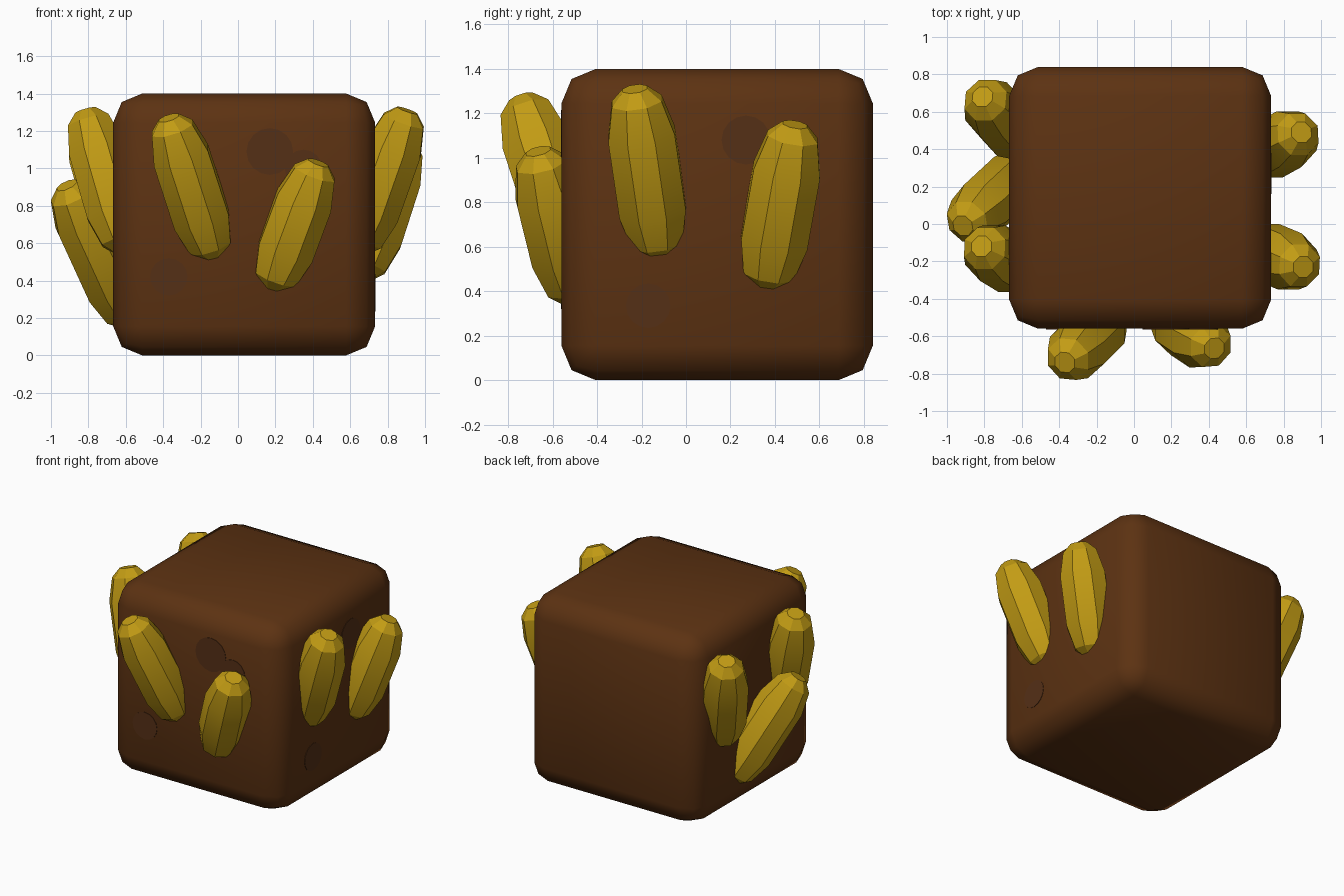
import bpy, bmesh, math
from mathutils import Vector

if "Cube" in bpy.data.objects:
    bpy.data.objects.remove(bpy.data.objects["Cube"])


def material(name, rgb):
    m = bpy.data.materials.new(name)
    m.diffuse_color = (*rgb, 1)
    m.use_nodes = True
    m.node_tree.nodes["Principled BSDF"].inputs["Base Color"].default_value = m.diffuse_color
    return m


brown = material("dark_brown", (0.108, 0.032, 0.006))
dull_brown = material("dull_brown", (0.090, 0.029, 0.008))
gold = material("gold", (0.54, 0.33, 0.007))


def add_object(name, bm, mat, angle):
    mesh = bpy.data.meshes.new(name)
    bmesh.ops.recalc_face_normals(bm, faces=bm.faces)
    bm.to_mesh(mesh)
    bm.free()
    mesh.materials.append(mat)
    ob = bpy.data.objects.new(name, mesh)
    bpy.context.collection.objects.link(ob)
    bpy.ops.object.select_all(action='DESELECT')
    ob.select_set(True)
    bpy.context.view_layer.objects.active = ob
    bpy.ops.object.shade_smooth_by_angle(angle=math.radians(angle))
    return ob


# Main block: cube with rounded edges
bm = bmesh.new()
bmesh.ops.create_cube(bm, size=1.4)
bmesh.ops.bevel(bm, geom=bm.edges[:], offset=0.155, segments=2,
                profile=0.5, affect='EDGES')
bmesh.ops.translate(bm, verts=bm.verts, vec=(0.033, 0.14, 0.70))
add_object("block", bm, brown, 50)

# Barrel profile: (distance from nearest end, radius)
END = [(0.0, 0.06), (0.06, 0.122), (0.22, 0.163)]
SIDES = 8


def nugget(name, top, bottom):
    """Faceted barrel with flat ends, leaning out of the block."""
    top, bottom = Vector(top), Vector(bottom)
    axis = bottom - top
    length = axis.length
    axis.normalize()
    u = axis.cross(Vector((1, 0, 0) if abs(top.y) > 0.6 and abs(top.x) < 0.6
                          else (0, 1, 0))).normalized()
    v = axis.cross(u)
    profile = END + [(length - d, r) for d, r in reversed(END)]
    bm = bmesh.new()
    rings = []
    for d, r in profile:
        ring = []
        for i in range(SIDES):
            a = math.tau * (i + 0.5) / SIDES
            ring.append(bm.verts.new(top + axis * d + (u * math.cos(a) + v * math.sin(a)) * r))
        rings.append(ring)
    for a, b in zip(rings, rings[1:]):
        for i in range(SIDES):
            j = (i + 1) % SIDES
            bm.faces.new((a[i], a[j], b[j], b[i]))
    bm.faces.new(rings[0])
    bm.faces.new(rings[-1])
    add_object(name, bm, gold, 30)


# Nuggets: front, right and left sides
nugget("front_nugget_left", (-0.37, -0.74, 1.27), (-0.13, -0.50, 0.53))
nugget("front_nugget_right", (0.43, -0.665, 1.03), (0.18, -0.50, 0.36))
nugget("right_nugget_front", (0.905, -0.23, 1.31), (0.64, -0.12, 0.56))
nugget("right_nugget_back", (0.895, 0.49, 1.15), (0.66, 0.36, 0.42))
nugget("left_nugget_back", (-0.81, 0.68, 1.26), (-0.60, 0.44, 0.53))
nugget("left_nugget_low", (-0.915, -0.01, 0.91), (-0.58, 0.30, 0.18))
nugget("left_nugget_front", (-0.815, -0.12, 1.31), (-0.60, -0.25, 0.56))


def spot(name, centre, normal, radius):
    """Thin round mark lying on a face of the block."""
    bm = bmesh.new()
    bmesh.ops.create_cone(bm, cap_ends=True, segments=16, radius1=radius,
                          radius2=radius, depth=0.006)
    rot = Vector((0, 0, 1)).rotation_difference(Vector(normal)).to_matrix()
    bmesh.ops.rotate(bm, verts=bm.verts, matrix=rot)
    bmesh.ops.translate(bm, verts=bm.verts, vec=centre)
    add_object(name, bm, dull_brown, 30)


# Faint round marks
for i, (x, z, r) in enumerate([(0.17, 1.09, 0.125), (0.35, 1.0, 0.10), (-0.37, 0.42, 0.10)]):
    spot(f"front_spot_{i + 1}", (x, -0.56, z), (0, -1, 0), r)
for i, (y, z, r) in enumerate([(0.27, 1.08, 0.11), (-0.17, 0.335, 0.10)]):
    spot(f"right_spot_{i + 1}", (0.733, y, z), (1, 0, 0), r)
